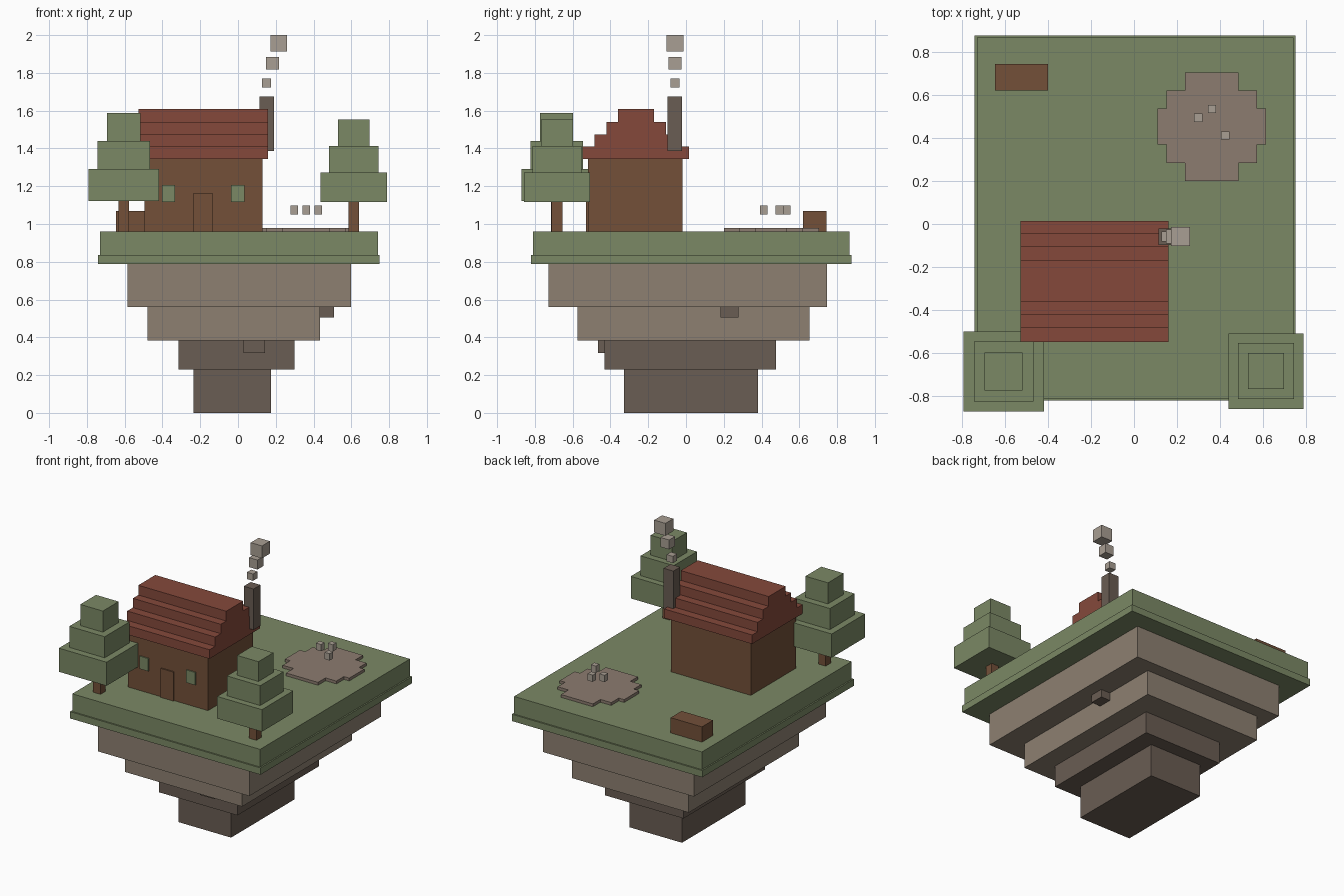
import bpy
import bmesh

if "Cube" in bpy.data.objects:
    bpy.data.objects.remove(bpy.data.objects["Cube"])


def material(name, rgb):
    """Flat material from 0-255 sRGB values."""
    m = bpy.data.materials.new(name)
    lin = [((c / 255 + 0.055) / 1.055) ** 2.4 for c in rgb]
    m.diffuse_color = (*lin, 1)
    m.use_nodes = True
    m.node_tree.nodes["Principled BSDF"].inputs["Base Color"].default_value = m.diffuse_color
    return m


GREEN = material("leaf green", (123, 137, 101))
STONE = material("light stone", (141, 128, 113))
DARK = material("dark stone", (106, 93, 83))
WOOD = material("brown wood", (115, 80, 57))
ROOF = material("red tile", (133, 73, 59))
SMOKE = material("pale grey", (169, 159, 147))
PAVING = material("paving stone", (140, 124, 112))


def box(name, x, y, z, mat):
    """Box spanning the (min, max) pair on each axis."""
    bm = bmesh.new()
    bmesh.ops.create_cube(bm, size=1)
    for v in bm.verts:
        v.co = [r[0] if c < 0 else r[1] for c, r in zip(v.co, (x, y, z))]
    me = bpy.data.meshes.new(name)
    bm.to_mesh(me)
    bm.free()
    me.materials.append(mat)
    ob = bpy.data.objects.new(name, me)
    bpy.context.collection.objects.link(ob)
    return ob


def cube(name, cx, cy, cz, size, mat):
    h = size / 2
    return box(name, (cx - h, cx + h), (cy - h, cy + h), (cz - h, cz + h), mat)


GROUND = 0.96

# Floating island: grass slabs over shrinking rock layers
box("grass_top", (-0.73, 0.74), (-0.81, 0.865), (0.835, GROUND), GREEN)
box("grass_rim", (-0.74, 0.75), (-0.82, 0.875), (0.787, 0.835), GREEN)
box("rock_upper", (-0.585, 0.598), (-0.728, 0.747), (0.56, 0.787), STONE)
box("rock_middle", (-0.48, 0.435), (-0.575, 0.655), (0.384, 0.56), STONE)
box("rock_lower", (-0.315, 0.298), (-0.432, 0.477), (0.23, 0.384), DARK)
box("rock_tip", (-0.235, 0.175), (-0.327, 0.38), (0, 0.23), DARK)
box("rock_knob_front", (0.03, 0.142), (-0.467, -0.37), (0.317, 0.40), DARK)
box("rock_knob_side", (0.41, 0.507), (0.182, 0.278), (0.505, 0.59), DARK)

# House walls, door and windows
box("house_walls", (-0.495, 0.13), (-0.52, -0.018), (GROUND, 1.345), WOOD)
box("door", (-0.235, -0.135), (-0.529, -0.52), (GROUND, 1.165), WOOD)
for side, wx in (("left", -0.368), ("right", -0.001)):
    box(f"window_{side}", (wx - 0.035, wx + 0.035), (-0.528, -0.519),
        (1.117, 1.207), GREEN)

# Stepped roof
heights = (1.345, 1.409, 1.475, 1.541, 1.61)
depths = ((-0.547, 0.015), (-0.484, -0.045), (-0.421, -0.105), (-0.36, -0.17))
for i, d in enumerate(depths):
    box(f"roof_step_{i + 1}", (-0.528, 0.16), d, heights[i:i + 2], ROOF)

# Chimney and smoke puffs
box("chimney", (0.114, 0.19), (-0.098, -0.021), (1.386, 1.675), DARK)
for i, (sx, sz, s) in enumerate(((0.151, 1.747, 0.048), (0.183, 1.851, 0.067),
                                 (0.215, 1.956, 0.088))):
    cube(f"smoke_puff_{i + 1}", sx, -0.058, sz, s, SMOKE)


# Trees: trunk plus three stacked foliage blocks
def tree(name, cx, cy, levels, widths, trunk):
    h = trunk / 2
    box(f"{name}_trunk", (cx - h, cx + h), (cy - h, cy + h),
        (GROUND, levels[0]), WOOD)
    for i, w in enumerate(widths):
        h = w / 2
        box(f"{name}_foliage_{i + 1}", (cx - h, cx + h), (cy - h, cy + h),
            levels[i:i + 2], GREEN)


tree("left_tree", -0.605, -0.685, (1.123, 1.29, 1.439, 1.588),
     (0.373, 0.277, 0.176), 0.057)
tree("right_tree", 0.613, -0.683, (1.116, 1.272, 1.412, 1.552),
     (0.35, 0.26, 0.167), 0.057)

# Crate
box("crate", (-0.645, -0.4), (0.62, 0.743), (GROUND, 1.068), WOOD)

# Round patch of paving strips with small floating cubes
for i, half in enumerate((0.125, 0.21, 0.252, 0.252, 0.21, 0.125)):
    y0 = 0.2 + i * 0.084
    box(f"paving_strip_{i + 1}", (0.361 - half, 0.361 + half),
        (y0, y0 + 0.084), (GROUND, 0.98), PAVING)
for i, (px, py) in enumerate(((0.298, 0.494), (0.362, 0.534), (0.424, 0.411))):
    h = 0.0195
    box(f"small_cube_{i + 1}", (px - h, px + h), (py - h, py + h),
        (1.05, 1.098), SMOKE)
